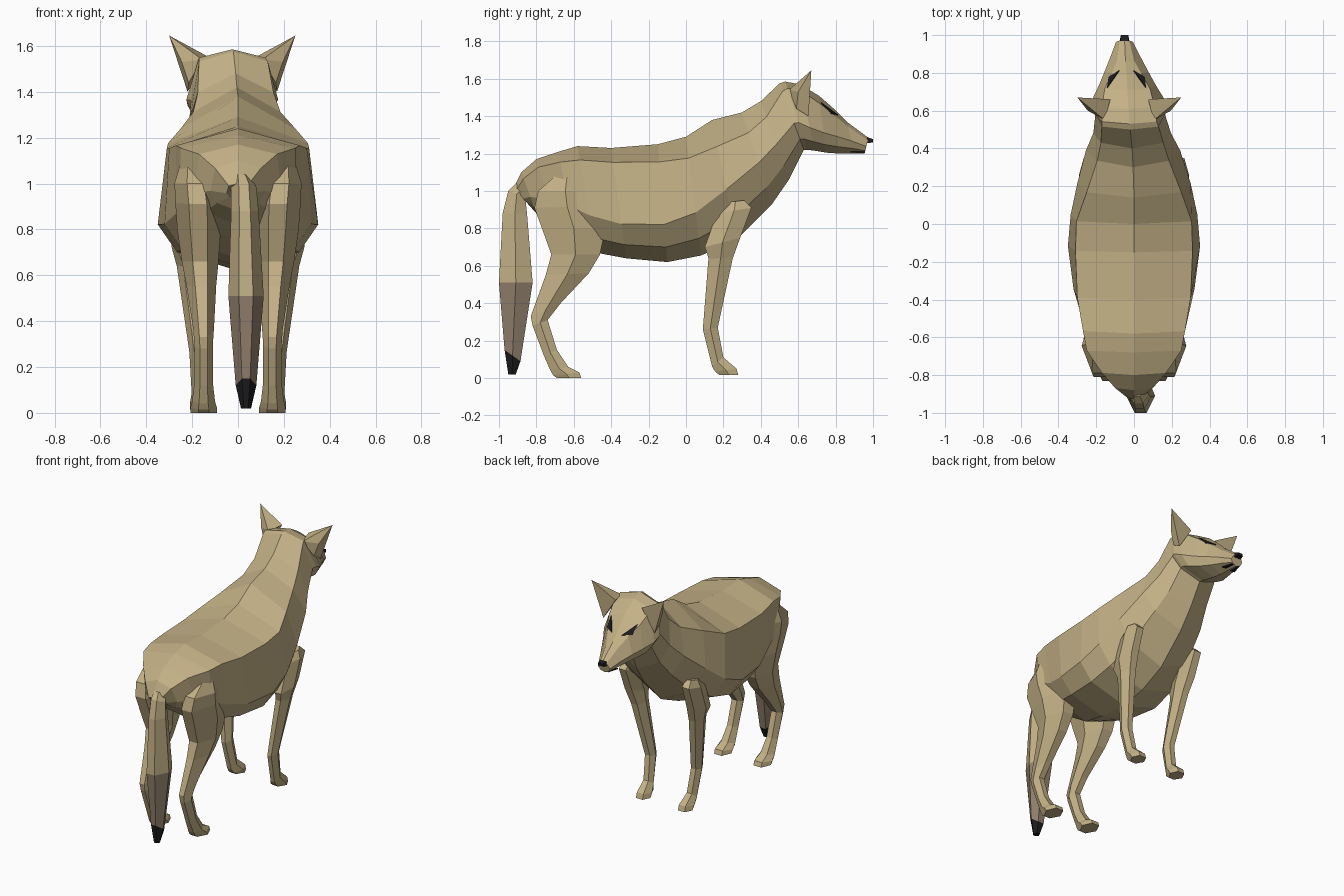
import bpy, bmesh
from mathutils import Vector
from mathutils.bvhtree import BVHTree


def material(name, rgb):
    m = bpy.data.materials.new(name)
    m.diffuse_color = (*rgb, 1)
    return m


FUR = material("tan fur", (0.55, 0.44, 0.24))
BROWN = material("tail brown", (0.29, 0.22, 0.155))
BLACK = material("black", (0.012, 0.012, 0.014))


def finish(name, bm, *mats):
    bmesh.ops.recalc_face_normals(bm, faces=bm.faces)
    me = bpy.data.meshes.new(name)
    bm.to_mesh(me)
    bm.free()
    ob = bpy.data.objects.new(name, me)
    bpy.context.collection.objects.link(ob)
    for m in mats:
        me.materials.append(m)
    return ob


def loft(rings):
    """Skin closed rings of equal length, capped at both ends."""
    bm = bmesh.new()
    vs = [[bm.verts.new(p) for p in r] for r in rings]
    n = len(vs[0])
    for a, b in zip(vs, vs[1:]):
        for i in range(n):
            j = (i + 1) % n
            bm.faces.new((a[i], a[j], b[j], b[i]))
    bm.faces.new(vs[0])
    bm.faces.new(vs[-1])
    return bm


def hull(points):
    bm = bmesh.new()
    for p in points:
        bm.verts.new(p)
    bmesh.ops.convex_hull(bm, input=bm.verts)
    return bm


def trunk_ring(cx, yt, zt, yb, zb, wu, wl, tu, tl):
    """Eight-sided slanted section: spine, upper edge, flank, belly edge, keel."""
    top, bot = Vector((cx, yt, zt)), Vector((cx, yb, zb))
    tb = tl + (1 - tl) * 0.6
    side = [(wu, tu), (wl, tl), (wl * 0.76, tb)]
    right = [top.lerp(bot, t) + Vector((w, 0, 0)) for w, t in side]
    left = [top.lerp(bot, t) - Vector((w, 0, 0)) for w, t in reversed(side)]
    return [top] + right + [bot] + left


def limb_ring(yb, zb, yf, zf, cx, hx, s=1):
    """Six-sided section running from a back edge to a front edge."""
    ym, zm = (yb + yf) / 2, (zb + zf) / 2
    k, b = hx * 0.5, hx * 0.4
    return [(s * (cx + dx), y, z) for dx, y, z in (
        (-b, yb, zb), (b, yb, zb), (hx, ym, zm),
        (k, yf, zf), (-k, yf, zf), (-hx, ym, zm))]


# Body, neck and head in one skin; the head turns slightly to one side
BODY = [
    (0, -.93, 1.00, -.84, .93, .04, .05, .15, .6),
    (0, -.88, 1.10, -.80, .88, .10, .12, .15, .6),
    (0, -.80, 1.17, -.70, .82, .17, .19, .12, .6),
    (0, -.68, 1.21, -.60, .75, .25, .25, .12, .62),
    (0, -.58, 1.24, -.48, .67, .27, .27, .13, .65),
    (0, -.40, 1.23, -.32, .64, .30, .32, .13, .69),
    (0, -.15, 1.25, -.10, .62, .31, .35, .15, .68),
    (0, .00, 1.29, .08, .655, .305, .335, .18, .64),
    (0, .14, 1.38, .27, .74, .25, .30, .22, .58),
    (-.005, .30, 1.42, .46, .93, .19, .25, .22, .55),
    (-.01, .40, 1.48, .55, 1.06, .165, .205, .2, .55),
    (-.02, .50, 1.575, .63, 1.22, .15, .185, .12, .6),
]
HEAD = [
    (-.025, .53, 1.585, .65, 1.22, .145, .20, .1, .6),
    (-.03, .61, 1.57, .69, 1.215, .14, .19, .1, .65),
    (-.035, .71, 1.51, .75, 1.205, .12, .15, .14, .65),
    (-.04, .79, 1.44, .82, 1.20, .08, .115, .15, .62),
    (-.045, .86, 1.37, .90, 1.20, .045, .08, .15, .6),
    (-.05, .975, 1.285, .955, 1.20, .025, .045, .15, .55),
]
body_bm = loft([trunk_ring(*r) for r in BODY + HEAD])
bmesh.ops.recalc_face_normals(body_bm, faces=body_bm.faces)
tree = BVHTree.FromBMesh(body_bm)
finish("body and head", body_bm, FUR)

# Nose block and lip line
finish("nose", hull([(-.05 + s * w, y, z) for s in (-1, 1) for w, y, z in (
    (.022, .97, 1.287), (.026, .965, 1.255), (.018, 1.0, 1.278), (.02, 1.0, 1.26))]), BLACK)
finish("mouth", hull([(-.048 + s * w, y, z) for s in (-1, 1) for w, y in (
    (.052, .88), (.030, .955)) for z in (1.207, 1.212)]), BLACK)

# Legs
HIND = [
    (-.70, 1.08, -.57, 1.10, .20, .05), (-.79, 1.0, -.50, 1.0, .185, .092),
    (-.81, .91, -.46, .92, .175, .098), (-.77, .80, -.43, .80, .17, .095),
    (-.72, .66, -.46, .66, .165, .08),
    (-.75, .55, -.52, .56, .16, .065), (-.83, .33, -.67, .40, .15, .045),
    (-.82, .28, -.74, .31, .15, .04), (-.76, .12, -.69, .15, .15, .04),
    (-.725, .04, -.63, .06, .15, .05), (-.71, .015, -.57, .03, .15, .058),
    (-.69, 0, -.56, 0, .15, .058),
]
FORE = [
    (.22, .94, .31, .95, .235, .04), (.165, .88, .35, .91, .24, .052),
    (.10, .70, .29, .75, .235, .055), (.12, .64, .25, .64, .22, .047),
    (.09, .26, .17, .27, .175, .037), (.14, .06, .20, .11, .165, .037),
    (.155, .035, .27, .05, .16, .05), (.18, .015, .28, .015, .16, .05),
]
for side, s in (("left", -1), ("right", 1)):
    finish(side + " hind leg", loft([limb_ring(*r, s) for r in HIND]), FUR)
    finish(side + " front leg", loft([limb_ring(*r, s) for r in FORE]), FUR)

    # Ear
    ear = [(.10, .66, 1.55), (.195, .655, 1.40), (.13, .55, 1.54),
           (.19, .59, 1.44), (.22, .60, 1.53), (.275, .67, 1.645)]
    finish(side + " ear", hull([(s * x - .025, y, z) for x, y, z in ear]), FUR)

    # Eye: thin triangle laid on the face
    d = Vector((-.5 * s, -.6, -.75)).normalized()
    pts = []
    for x, y, z in ((.04, .815, 1.41), (.10, .785, 1.42), (.105, .725, 1.475)):
        p = Vector((s * x - .04, y, z))
        hit = tree.ray_cast(p - d * .4, d)[0] or p
        pts += [hit - d * .006, hit + d * .003]
    finish(side + " eye", hull(pts), BLACK)

# Tail with brown lower half and black tip
TAIL = [
    (-.91, 1.04, -.80, 1.01, .015, .04), (-.95, 1.0, -.86, .97, .025, .055),
    (-.98, .88, -.85, .88, .03, .06), (-1.0, .51, -.82, .51, .035, .077),
    (-.97, .15, -.885, .09, .035, .045), (-.95, .02, -.91, .02, .035, .022),
]
tail = finish("tail", loft([limb_ring(*r) for r in TAIL]), FUR, BROWN, BLACK)
for f in tail.data.polygons:
    f.material_index = 2 if f.center.z < .13 else 1 if f.center.z < .5 else 0
